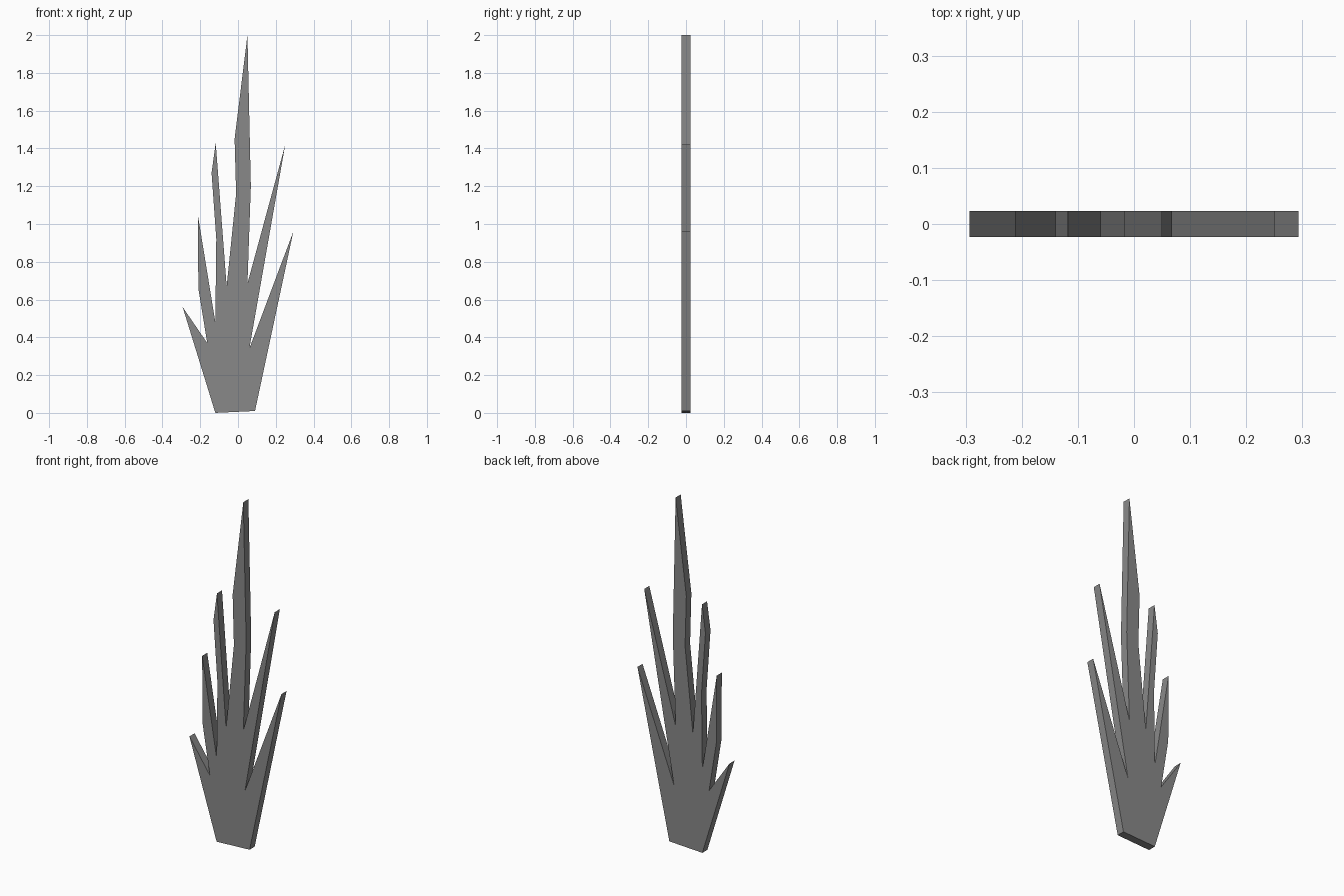
import bpy
import bmesh
from mathutils import Vector

cube = bpy.data.objects.get("Cube")
if cube:
    bpy.data.objects.remove(cube, do_unlink=True)

THICKNESS = 0.046

# Material
grey = bpy.data.materials.new("stone grey")
grey.use_nodes = True
colour = (0.25, 0.25, 0.25, 1)
grey.diffuse_color = colour
grey.node_tree.nodes["Principled BSDF"].inputs["Base Color"].default_value = colour

# Outline of the tuft in x, z: base, then each blade from right to left
base = [(-0.12, 0), (0.09, 0.01)]
right_blades = [(0.293, 0.96), (0.06, 0.34), (0.25, 1.42), (0.05, 0.685)]
main_blade = [(0.068, 1.2), (0.05, 2), (-0.018, 1.45), (-0.01, 1.16), (-0.06, 0.67)]
left_blades = [(-0.118, 1.43), (-0.14, 1.27), (-0.115, 0.92), (-0.12, 0.48),
               (-0.212, 1.045), (-0.21, 0.66), (-0.163, 0.37), (-0.293, 0.56)]
outline = base + right_blades + main_blade + left_blades

# Flat tuft, extruded from front to back
bm = bmesh.new()
front = bm.faces.new([bm.verts.new((x, -THICKNESS / 2, z)) for x, z in outline])
result = bmesh.ops.extrude_face_region(bm, geom=[front], use_keep_orig=True)
back = [v for v in result["geom"] if isinstance(v, bmesh.types.BMVert)]
bmesh.ops.translate(bm, verts=back, vec=Vector((0, THICKNESS, 0)))
bmesh.ops.recalc_face_normals(bm, faces=bm.faces[:])

mesh = bpy.data.meshes.new("grass_tuft")
bm.to_mesh(mesh)
bm.free()
mesh.materials.append(grey)
tuft = bpy.data.objects.new("grass_tuft", mesh)
bpy.context.collection.objects.link(tuft)
